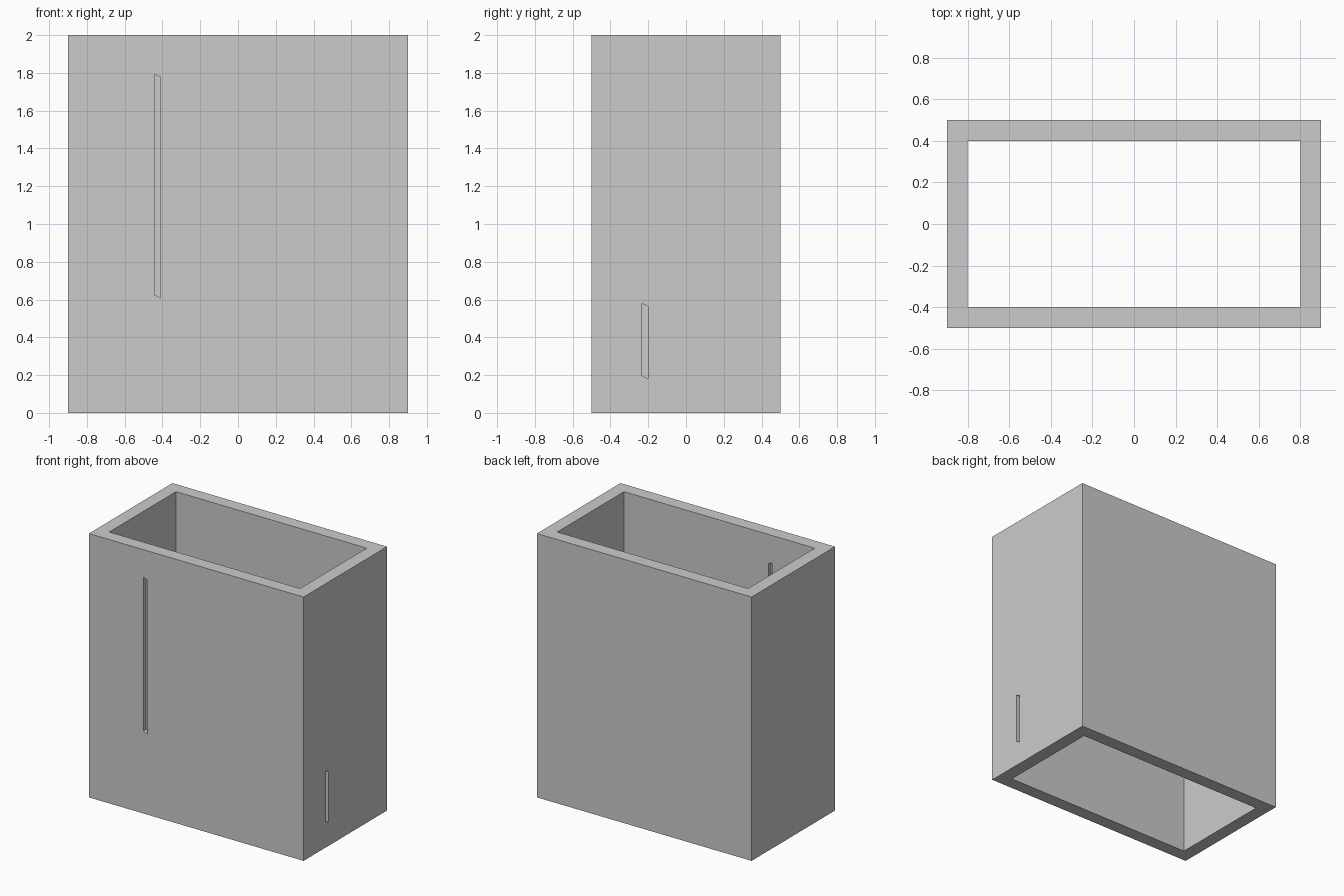
import bpy, bmesh
from mathutils import Vector

if "Cube" in bpy.data.objects:
    bpy.data.objects.remove(bpy.data.objects["Cube"])


def prism(name, base, offset):
    """Closed solid made by sweeping a polygon along an offset."""
    bm = bmesh.new()
    face = bm.faces.new([bm.verts.new(p) for p in base])
    swept = bmesh.ops.extrude_face_region(bm, geom=[face], use_keep_orig=True)
    verts = [v for v in swept["geom"] if isinstance(v, bmesh.types.BMVert)]
    bmesh.ops.translate(bm, verts=verts, vec=Vector(offset))
    bmesh.ops.recalc_face_normals(bm, faces=bm.faces)
    mesh = bpy.data.meshes.new(name)
    bm.to_mesh(mesh)
    bm.free()
    obj = bpy.data.objects.new(name, mesh)
    bpy.context.collection.objects.link(obj)
    return obj


def rect(hx, hy, z):
    return [(-hx, -hy, z), (hx, -hy, z), (hx, hy, z), (-hx, hy, z)]


def cut(target, cutter):
    mod = target.modifiers.new("cut", "BOOLEAN")
    mod.operation = "DIFFERENCE"
    mod.solver = "EXACT"
    mod.object = cutter
    bpy.context.view_layer.objects.active = target
    bpy.ops.object.modifier_apply(modifier=mod.name)
    bpy.data.objects.remove(cutter)


def slanted(u0, u1, z0, z1, drop=0.016):
    """Narrow slit outline with sloping ends."""
    return [(u0, z0), (u1, z0 - drop), (u1, z1 - drop), (u0, z1)]


# Open rectangular sleeve
sleeve = prism("sleeve", rect(0.9, 0.5, 0), (0, 0, 2))
cut(sleeve, prism("bore_cutter", rect(0.8, 0.4, -0.1), (0, 0, 2.2)))

# Shallow slits on both sides of the front and right walls
depth, reach = 0.03, 0.02
front_slit = slanted(-0.442, -0.41, 0.626, 1.793)
right_slit = slanted(-0.232, -0.20, 0.196, 0.578)
for start in (0.5 - depth, 0.4 - reach):
    width = depth + reach
    cut(sleeve, prism("front_slit_cutter",
                      [(u, -start, z) for u, z in front_slit], (0, -width, 0)))
    cut(sleeve, prism("right_slit_cutter",
                      [(start + 0.4, u, z) for u, z in right_slit], (width, 0, 0)))
